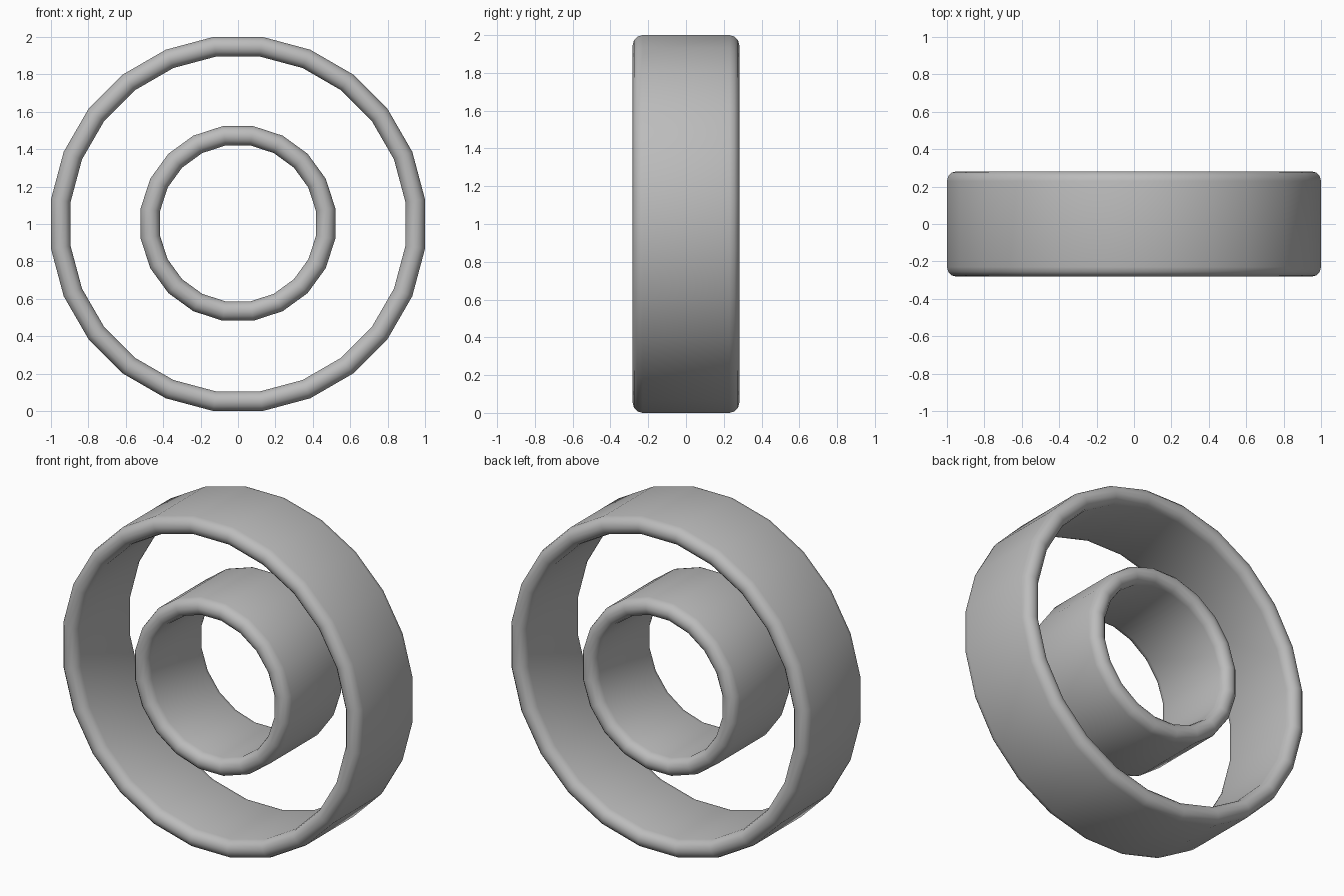
import bpy, bmesh, math

cube = bpy.data.objects.get("Cube")
if cube:
    bpy.data.objects.remove(cube, do_unlink=True)

grey = bpy.data.materials.new("plain grey")
grey.use_nodes = True
colour = (0.5, 0.5, 0.5, 1)
grey.diffuse_color = colour
grey.node_tree.nodes["Principled BSDF"].inputs["Base Color"].default_value = colour


def ring(name, inner, outer, half_width, sides, centre_z):
    """Short tube around the y axis with fully rounded rims."""
    wall = (outer - inner) / 2
    mid = (outer + inner) / 2
    # Cross-section: two half circles joined by straight walls
    section = []
    for end in (1, -1):
        for i in range(7):
            a = math.pi * i / 6
            section.append((mid + end * wall * math.cos(a),
                            end * (half_width - wall + wall * math.sin(a))))
    bm = bmesh.new()
    loops = []
    for s in range(sides):
        # Half a step of turn puts flats on the axes
        t = 2 * math.pi * (s + 0.5) / sides
        stretch = 1 / math.cos(math.pi / sides)
        loops.append([bm.verts.new((r * stretch * math.cos(t), y,
                                    r * stretch * math.sin(t)))
                      for r, y in section])
    n = len(section)
    for s in range(sides):
        a, b = loops[s], loops[(s + 1) % sides]
        for i in range(n):
            j = (i + 1) % n
            bm.faces.new((a[i], a[j], b[j], b[i]))
    bmesh.ops.recalc_face_normals(bm, faces=bm.faces)
    mesh = bpy.data.meshes.new(name)
    bm.to_mesh(mesh)
    bm.free()
    mesh.materials.append(grey)
    obj = bpy.data.objects.new(name, mesh)
    obj.location.z = centre_z
    bpy.context.collection.objects.link(obj)
    bpy.ops.object.select_all(action='DESELECT')
    obj.select_set(True)
    bpy.context.view_layer.objects.active = obj
    bpy.ops.object.shade_smooth_by_angle(angle=math.radians(40))


ring("outer_ring", 0.895, 1.0, 0.282, 24, 1.0)
ring("inner_ring", 0.417, 0.52, 0.282, 20, 1.003)
